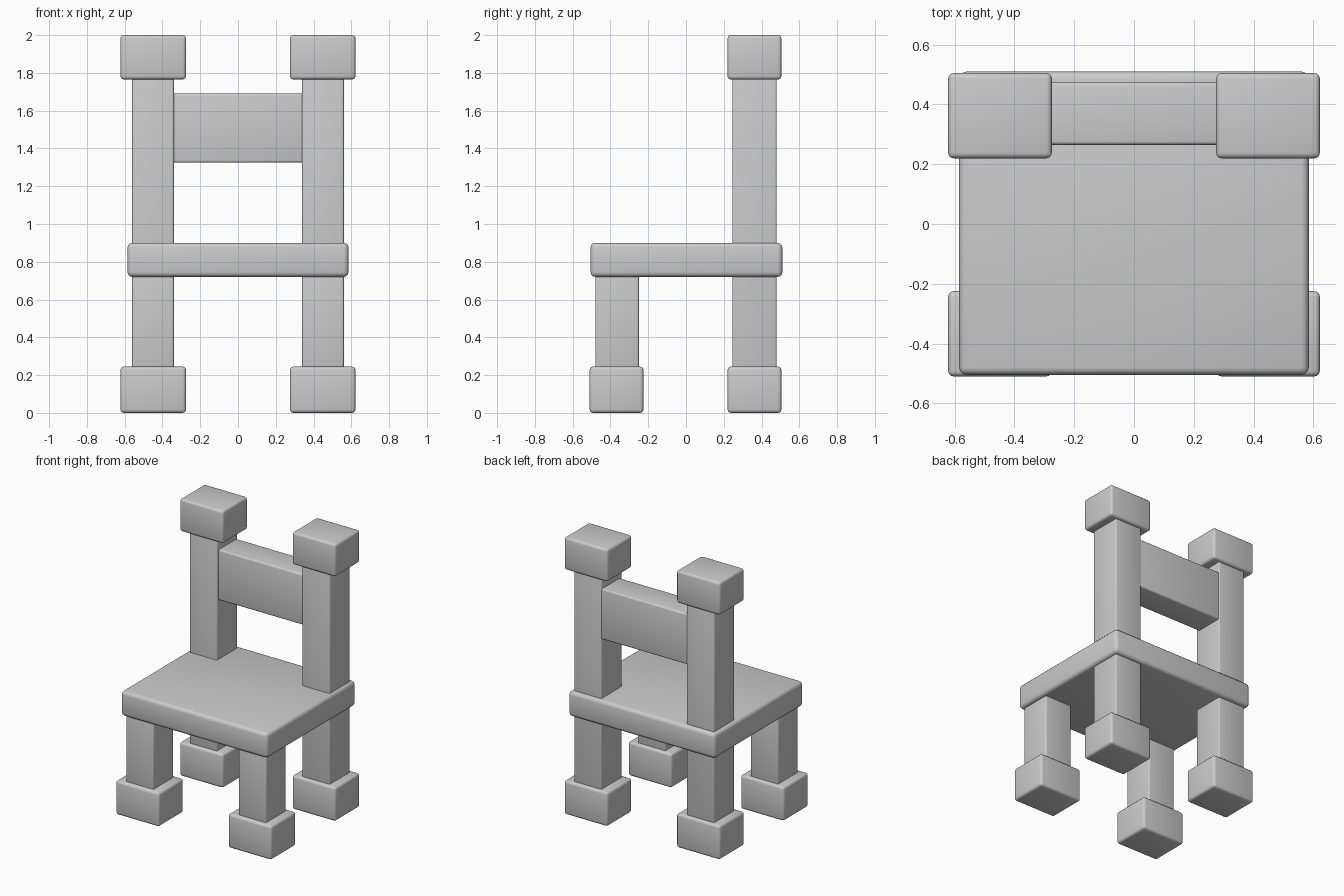
import bpy

# Remove the default cube
cube = bpy.data.objects.get("Cube")
if cube:
    bpy.data.objects.remove(cube, do_unlink=True)

# Single grey material
grey = bpy.data.materials.new("plain_grey")
grey.use_nodes = True
colour = (0.6, 0.6, 0.6, 1)
grey.diffuse_color = colour
grey.node_tree.nodes["Principled BSDF"].inputs["Base Color"].default_value = colour


def block(name, x, y, z, bevel):
    """Rounded box spanning the given (min, max) ranges."""
    spans = (x, y, z)
    bpy.ops.mesh.primitive_cube_add(size=1, location=[(a + b) / 2 for a, b in spans])
    obj = bpy.context.object
    obj.name = name
    obj.scale = [b - a for a, b in spans]
    bpy.ops.object.transform_apply(location=False, rotation=False, scale=True)
    obj.data.materials.append(grey)
    mod = obj.modifiers.new("rounded_edges", "BEVEL")
    mod.width = bevel
    mod.segments = 3
    bpy.ops.object.modifier_apply(modifier=mod.name)
    bpy.ops.object.shade_smooth_by_angle()
    return obj


# Seat and backrest
block("seat", (-0.585, 0.585), (-0.505, 0.51), (0.72, 0.9), 0.025)
block("backrest", (-0.36, 0.36), (0.265, 0.475), (1.325, 1.69), 0.012)

FRONT_FOOT, BACK_FOOT = (-0.51, -0.225), (0.22, 0.505)
FRONT_LEG, BACK_LEG = (-0.48, -0.25), (0.245, 0.48)

# Legs, feet and post caps on both sides
for side, s in (("left", 1), ("right", -1)):
    leg_x = sorted((s * 0.34, s * 0.56))
    foot_x = sorted((s * 0.275, s * 0.622))
    block(f"front_leg_{side}", leg_x, FRONT_LEG, (0.2, 0.76), 0.01)
    block(f"back_post_{side}", leg_x, BACK_LEG, (0.2, 1.8), 0.01)
    block(f"front_foot_{side}", foot_x, FRONT_FOOT, (0, 0.245), 0.018)
    block(f"back_foot_{side}", foot_x, BACK_FOOT, (0, 0.245), 0.018)
    block(f"post_cap_{side}", foot_x, BACK_FOOT, (1.765, 2), 0.018)
